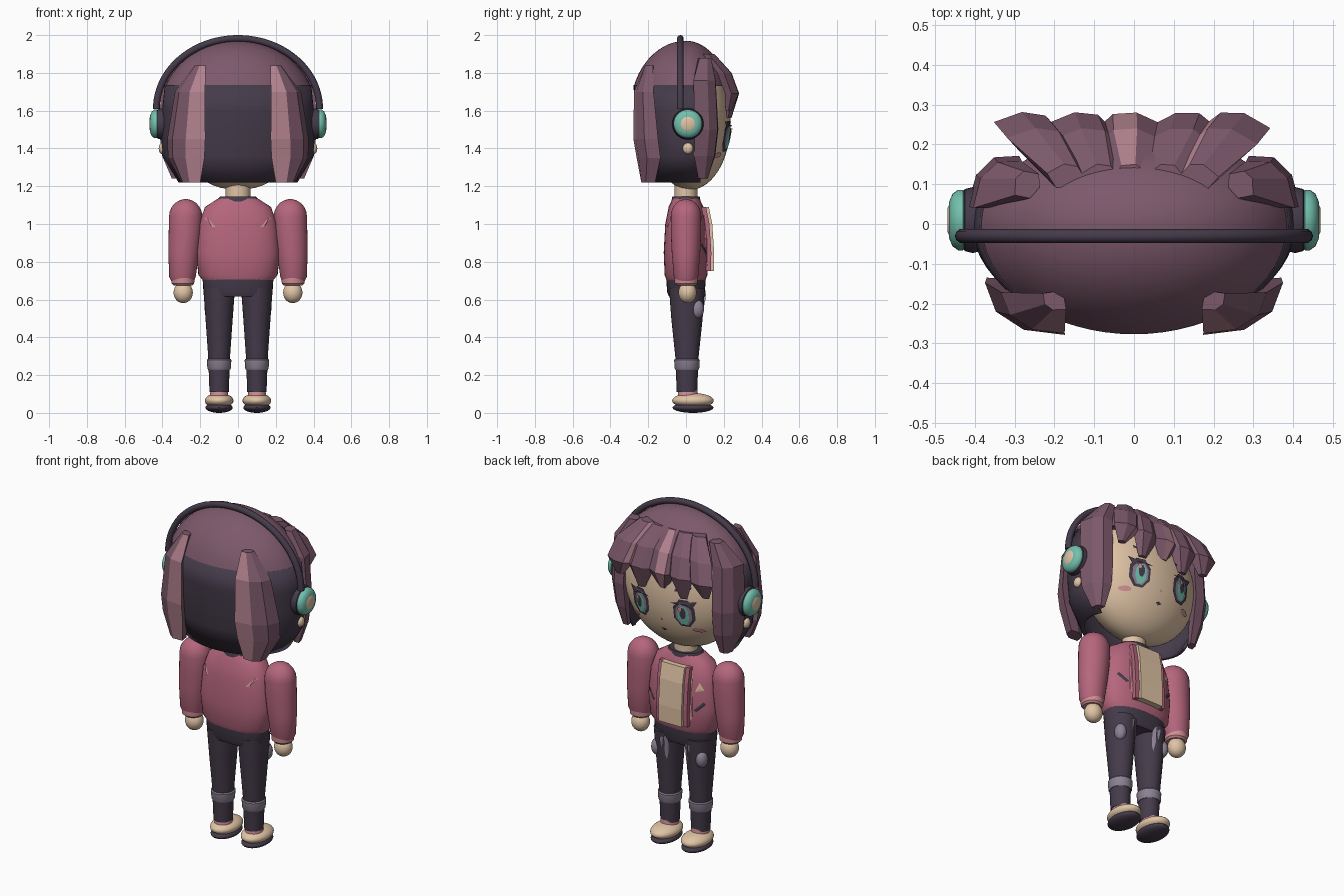
import bpy, bmesh, math
from mathutils import Vector

if "Cube" in bpy.data.objects:
    bpy.data.objects.remove(bpy.data.objects["Cube"])


def material(name, r, g, b):
    m = bpy.data.materials.new(name)
    lin = [c / 12.92 if c < 0.04 else ((c + 0.055) / 1.055) ** 2.4 for c in (r, g, b)]
    m.diffuse_color = (*lin, 1)
    m.use_nodes = True
    m.node_tree.nodes["Principled BSDF"].inputs["Base Color"].default_value = m.diffuse_color
    return m


PLUM = material("plum hair", 0.49, 0.35, 0.42)
MAUVE = material("mauve highlight", 0.70, 0.51, 0.56)
DARK = material("dark aubergine", 0.27, 0.23, 0.29)
SKIN = material("cream skin", 0.88, 0.77, 0.65)
ROSE = material("rose jacket", 0.71, 0.40, 0.49)
TEAL = material("teal", 0.45, 0.75, 0.68)
GREY = material("lilac grey", 0.55, 0.51, 0.58)
PINK = material("pale pink", 0.82, 0.56, 0.58)


def finish(bm, name, mats, smooth=True):
    bmesh.ops.recalc_face_normals(bm, faces=bm.faces)
    me = bpy.data.meshes.new(name)
    bm.to_mesh(me)
    bm.free()
    ob = bpy.data.objects.new(name, me)
    bpy.context.collection.objects.link(ob)
    for m in mats:
        me.materials.append(m)
    if smooth:
        bpy.ops.object.select_all(action='DESELECT')
        ob.select_set(True)
        bpy.context.view_layer.objects.active = ob
        bpy.ops.object.shade_smooth_by_angle(angle=math.radians(40))
    return ob


def loft(name, rings, mats, smooth=True, closed=True, accent=None):
    """Skin a list of point rings; one face column can take the second material."""
    bm = bmesh.new()
    vs = [[bm.verts.new(p) for p in r] for r in rings]
    n = len(vs[0])
    for a, b in zip(vs, vs[1:]):
        for i in range(n if closed else n - 1):
            j = (i + 1) % n
            f = bm.faces.new((a[i], a[j], b[j], b[i]))
            f.material_index = int(i == accent)
    if closed:
        bm.faces.new(vs[0])
        bm.faces.new(vs[-1])
    return finish(bm, name, mats, smooth)


def oval(cx, cy, z, rx, ry, n=32, power=1.0, front=1.0):
    pts = []
    for i in range(n):
        a = math.tau * i / n
        c, s = math.cos(a), math.sin(a)
        c, s = (math.copysign(abs(t) ** power, t) for t in (c, s))
        pts.append((cx + rx * c, cy + ry * s * (front if s > 0 else 1), z))
    return pts


def ball(name, c, r, mat, seg=32):
    bm = bmesh.new()
    bmesh.ops.create_uvsphere(bm, u_segments=seg, v_segments=seg // 2, radius=1)
    for v in bm.verts:
        v.co = [c[i] + v.co[i] * r[i] for i in range(3)]
    return finish(bm, name, [mat])


def decal(name, pts, surf, off, mat):
    """Thin painted plate: outline in x, z laid onto a surface y = surf(x, z)."""
    bm = bmesh.new()
    y = lambda x, z: surf(x, z) + off
    vs = [bm.verts.new((x, y(x, z), z)) for x, z in pts]
    mx, mz = (sum(p[i] for p in pts) / len(pts) for i in (0, 1))
    mid = bm.verts.new((mx, y(mx, mz), mz))
    for i, v in enumerate(vs):
        bm.faces.new((v, vs[(i + 1) % len(vs)], mid))
    return finish(bm, name, [mat], False)


def lens(cx, cz, rx, rz, n=8):
    return [(cx + rx * math.cos(math.tau * (i + .5) / n), cz + rz * math.sin(math.tau * (i + .5) / n))
            for i in range(n)]


def strand(name, stations, w, side=1, accent=None):
    """Faceted hair lock; stations are x, y, z, half width, half thickness."""
    w = Vector((w[0], w[1], 0)).normalized()
    nrm = Vector((w.y, -w.x, 0))
    sec = [(-1, .1), (-.2, 1), (.5, .9), (1, -.2), (.4, -1), (-.5, -1)]
    rings = []
    for x, y, z, hw, ht in stations:
        ps = [Vector((x, y, z)) + w * a * hw + nrm * b * ht for a, b in sec]
        rings.append([(p.x * side, p.y, p.z) for p in ps])
    return loft(name, rings, [PLUM, MAUVE], False, accent=accent)


def lathe_x(name, x0, profile, side, mat):
    """Disc turned about the sideways axis of the ear cup."""
    rings = [[(side * (x0 + dx), .01 + r * math.cos(math.tau * i / 32),
               1.53 + r * math.sin(math.tau * i / 32)) for i in range(32)] for dx, r in profile]
    return loft(name, rings, [mat])


# Head and neck
ball("head", (0, .02, 1.54), (.36, .217, .36), SKIN, 48)
loft("neck", [oval(0, 0, 1.1, .065, .06), oval(0, 0, 1.23, .065, .06)], [SKIN])

# Hair cap and dark under layer
dome = []
for k in range(13):
    t = math.asin(.13 / .37) + (math.pi / 2 - .03 - math.asin(.13 / .37)) * k / 12
    dome.append(oval(0, 0, 1.6 + .37 * math.sin(t), .412 * math.cos(t), .295 * math.cos(t), 48, front=.82))
loft("hair_cap", dome, [PLUM])
under = []
for z, rx, ry in ((1.735, .388, .277), (1.6, .402, .275), (1.48, .407, .265), (1.36, .40, .25), (1.22, .315, .225)):
    under.append([(rx * math.cos(a), ry * math.sin(a), z)
                  for a in (math.radians(-200 + 220 * i / 40) for i in range(41))])
shell = loft("under_hair", under, [DARK], closed=False)
mod = shell.modifiers.new("thickness", 'SOLIDIFY')
mod.thickness = .02
mod.offset = -1 if shell.data.polygons[20].normal.y < 0 else 1

# Hair locks
for s, tag in ((1, "right"), (-1, "left")):
    strand("back_lock_" + tag, [(.2, -.195, 1.84, .035, .02), (.255, -.225, 1.7, .095, .035),
           (.275, -.215, 1.45, .12, .045), (.275, -.20, 1.35, .115, .045),
           (.25, -.20, 1.22, .06, .035)], (.87, .5), s, 0)
    strand("side_lock_" + tag, [(.27, .10, 1.88, .04, .03), (.345, .10, 1.76, .085, .04),
           (.355, .11, 1.5, .09, .04), (.345, .10, 1.36, .08, .035),
           (.325, .09, 1.24, .035, .02)], (-.67, .74), s)
for i, (x, tip) in enumerate(((-.26, 1.60), (-.13, 1.56), (-.01, 1.59), (.12, 1.56), (.25, 1.60))):
    # negative width keeps the rounded side of the lock facing forward
    strand("fringe_%d" % i, [(-x * .65, .12, 1.90, .05, .03), (-x * .9, .205, 1.80, .085, .035),
           (-x * 1.03, .245, 1.69, .085, .035), (-x * 1.1, .225, tip, .025, .015)],
           (-1, .35 * x), -1, None) if i not in (2, 4) else \
        strand("fringe_%d" % i, [(x * .65, .12, 1.90, .05, .03), (x * .9, .205, 1.80, .085, .035),
               (x * 1.03, .245, 1.69, .085, .035), (x * 1.1, .225, tip, .025, .015)],
               (-1, .35 * x), 1, 1 if i == 2 else 2)

# Face details
face = lambda x, z: .02 + .217 * math.sqrt(max(0, 1 - (x / .36) ** 2 - ((z - 1.54) / .36) ** 2))
for s in (1, -1):
    ex = s * .14
    decal("eye_outline", lens(ex, 1.465, .064, .088), face, .006, DARK)
    decal("eye_white", lens(ex, 1.46, .048, .07), face, .010, GREY)
    decal("iris", lens(ex, 1.455, .033, .06), face, .014, TEAL)
    decal("pupil", lens(ex, 1.47, .018, .036), face, .018, DARK)
    decal("eye_glint", lens(ex + .014, 1.495, .011, .016, 6), face, .021, PINK)
    decal("lash", [(ex - .07 * s, 1.52), (ex + .075 * s, 1.545), (ex + .05 * s, 1.505)], face, .012, DARK)
    decal("brow", [(ex - .05 * s, 1.60), (ex + .04 * s, 1.625), (ex + .04 * s, 1.61), (ex - .05 * s, 1.588)],
          face, .006, DARK)
    decal("cheek", lens(s * .205, 1.365, .034, .015), face, .006, PINK)
decal("nose", lens(0, 1.40, .007, .009, 6), face, .005, PINK)
decal("mouth", [(-.02, 1.335), (0, 1.342), (.02, 1.335), (0, 1.322)], face, .005, DARK)

# Headphones and earrings
arc = []
for i in range(49):
    a = math.pi * i / 48
    c = Vector((.432 * math.cos(a), -.03, 1.61 + .372 * math.sin(a)))
    out = Vector((math.cos(a), 0, math.sin(a)))
    arc.append([c + out * .018 * math.cos(b) + Vector((0, .018 * math.sin(b), 0))
                for b in (math.tau * j / 10 for j in range(10))])
loft("headband", arc, [DARK])
for s in (1, -1):
    lathe_x("ear_cushion", .375, [(0, .06), (.01, .078), (.03, .083), (.05, .078), (.06, .06)], s, DARK)
    lathe_x("ear_cup", .42, [(0, .066), (.01, .076), (.022, .076), (.036, .066), (.045, .045)], s, TEAL)
    lathe_x("ear_cup_button", .455, [(0, .038), (.01, .038), (.014, .03)], s, SKIN)
    ball("earring", (s * .40, .01, 1.40), (.02, .028, .03), SKIN, 16)

# Jacket body
TORSO = [(.695, .18, .10), (.73, .21, .113), (.85, .222, .118), (1.0, .207, .11), (1.09, .175, .092), (1.135, .105, .07)]
loft("jacket", [oval(0, 0, z, rx, ry, 40, .85) for z, rx, ry in TORSO], [ROSE])
loft("collar", [oval(0, 0, 1.12, .115, .078), oval(0, 0, 1.145, .095, .072), oval(0, 0, 1.145, .07, .06)], [DARK])


def chest(x, z):
    for (z0, a0, b0), (z1, a1, b1) in zip(TORSO, TORSO[1:]):
        if z0 <= z <= z1:
            t = (z - z0) / (z1 - z0)
            rx, ry = a0 + t * (a1 - a0), b0 + t * (b1 - b0)
            return ry * max(0, 1 - abs(x / rx) ** (2 / .85)) ** (.85 / 2)
    return .1


back = lambda x, z: -chest(x, z)


def panel(name, x0, x1, lift, mat):
    rows = []
    for z, y in ((.75, .122), (.85, .124), (1.0, .114), (1.09, .096)):
        rows.append([(x0, y - .03, z), (x1, y - .03, z), (x1, y + lift, z), (x0, y + lift, z)])
    loft(name, rows, [mat], False)


panel("shirt_front", -.075, .075, .025, SKIN)
for s in (1, -1):
    panel("jacket_edge", s * .073, s * .1, .010, ROSE)
    decal("edge_trim", [(s * .10, .78), (s * .118, .80), (s * .112, 1.05), (s * .10, 1.07)], chest, .006, PINK)
    decal("back_mark", [(s * .12, .985), (s * .14, .985), (s * .18, 1.03), (s * .165, 1.035)], back, -.006, PINK)
    decal("front_slash", [(s * .125, .85), (s * .14, .84), (s * .185, .885), (s * .175, .90)], chest, .006, DARK)
decal("chest_badge", [(-.13, .955), (-.175, .965), (-.15, 1.01)], chest, .006, SKIN)

# Arms
for s in (1, -1):
    sleeve = [(.685, .292, .055), (.72, .294, .07), (.85, .287, .082), (.95, .28, .087), (1.04, .277, .088)]
    sleeve += [(1.04 + .092 * math.sin(t), .277, .088 * math.cos(t)) for t in (.3, .6, .9, 1.2, 1.45)]
    loft("sleeve", [oval(s * x, 0, z, r, r * .92) for z, x, r in sleeve], [ROSE])
    loft("cuff", [oval(s * .292, 0, z, r, r) for z, r in ((.675, .05), (.685, .06), (.715, .062), (.722, .055))], [PINK])
    ball("hand", (s * .29, .008, .637), (.051, .048, .056), SKIN)

# Trousers, ankle bands and shoes
loft("hips", [oval(0, 0, z, rx, ry, 32, .85) for z, rx, ry in ((.615, .17, .09), (.64, .183, .10), (.715, .188, .105))], [DARK])
LEG = [(.11, .051, .054), (.3, .058, .062), (.5, .072, .083), (.66, .084, .095)]
for s in (1, -1):
    cx = s * .1
    loft("trouser_leg", [oval(cx, .005, z, rx, ry) for z, rx, ry in LEG], [DARK])
    loft("shin_band", [oval(cx, .005, z, r, r + .003) for z, r in ((.228, .058), (.235, .062), (.28, .065), (.286, .06))], [GREY])
    loft("ankle", [oval(cx, .01, .08, .05, .055), oval(cx, .01, .125, .045, .05)], [PINK])
    ball("shoe", (cx, .037, .065), (.076, .11, .04), SKIN)
    ball("shoe_sole", (cx, .037, .028), (.072, .108, .028), DARK)
    ball("knee_patch", (s * .145, .06, .55), (.032, .036, .05), GREY, 16)

    def thigh(x, z, cx=cx):
        t = (z - .3) / .36
        rx, ry = .058 + .026 * t, .064 + .033 * t
        return .005 + ry * math.sqrt(max(0, 1 - ((x - cx) / rx) ** 2))

    for dx, top, low in ((-.035, .65, .50), (-.01, .64, .56)):
        x = s * (.1 + dx)
        decal("trouser_streak", [(x - .011, top), (x + .011, top - .01), (x + .008, low + .03), (x, low), (x - .009, low + .05)],
              thigh, .006, GREY)
